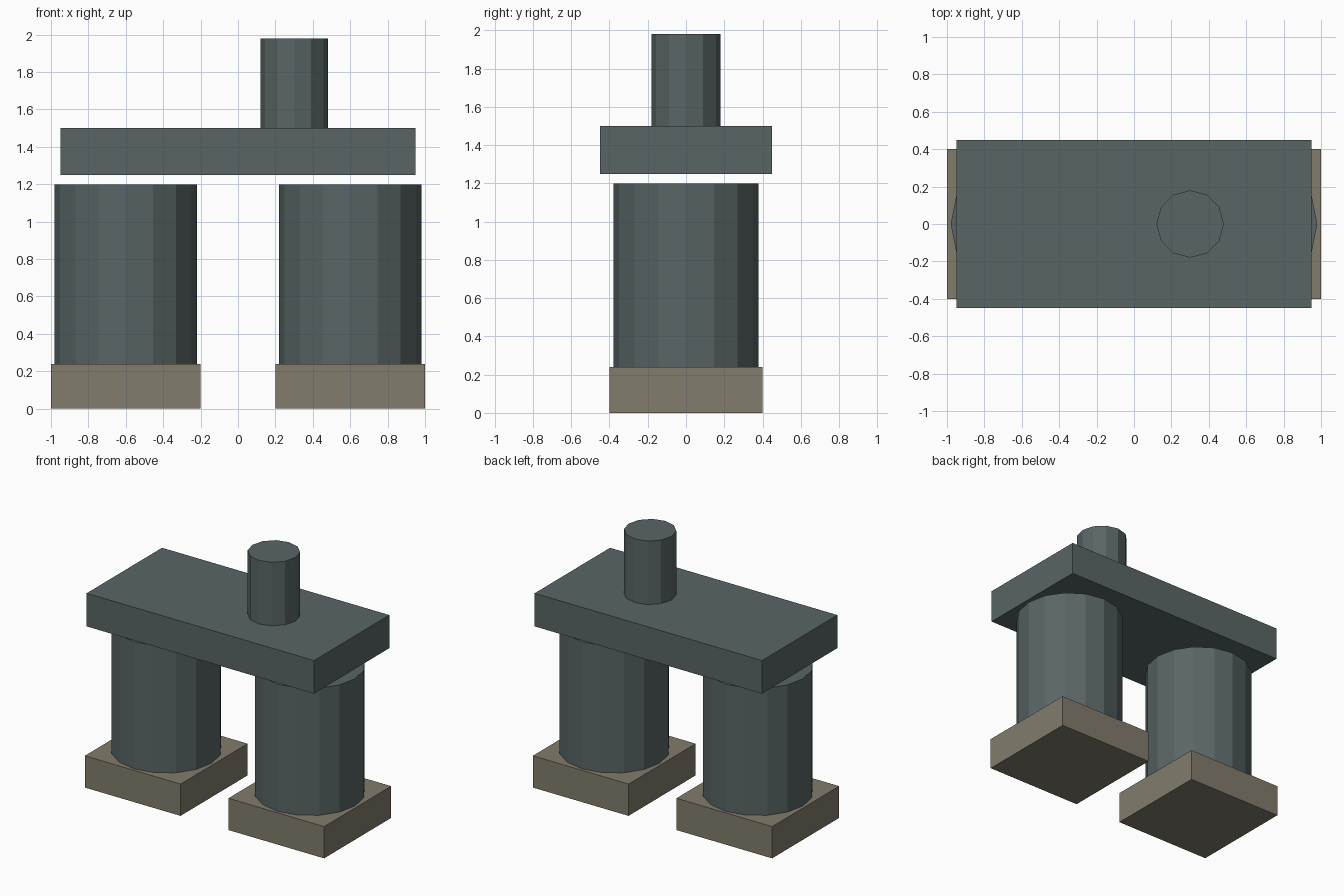
import bpy

cube = bpy.data.objects.get("Cube")
if cube:
    bpy.data.objects.remove(cube, do_unlink=True)


def make_material(name, rgb):
    mat = bpy.data.materials.new(name)
    mat.use_nodes = True
    mat.diffuse_color = (*rgb, 1)
    mat.node_tree.nodes["Principled BSDF"].inputs["Base Color"].default_value = (*rgb, 1)
    return mat


slate = make_material("slate_grey", (0.10, 0.13, 0.13))
stone = make_material("stone_brown", (0.22, 0.20, 0.15))


def finish(name, mat):
    obj = bpy.context.object
    obj.name = name
    obj.data.materials.append(mat)
    return obj


def box(name, x, width, depth, bottom, top, mat):
    bpy.ops.mesh.primitive_cube_add(size=1, location=(x, 0, (bottom + top) / 2))
    bpy.context.object.scale = (width, depth, top - bottom)
    bpy.ops.object.transform_apply(location=False, rotation=False, scale=True)
    return finish(name, mat)


def column(name, x, radius, sides, bottom, top, mat):
    bpy.ops.mesh.primitive_cylinder_add(vertices=sides, radius=radius, depth=top - bottom,
                                        location=(x, 0, (bottom + top) / 2))
    return finish(name, mat)


# Paired footings and round tanks
for side, x in (("left", 0.6), ("right", -0.6)):
    box(f"{side}_footing", x, 0.8, 0.8, 0, 0.24, stone)
    column(f"{side}_tank", x, 0.38, 16, 0.24, 1.2, slate)

# Slab floating just above the tanks, with an off-centre stack
box("top_slab", 0, 1.9, 0.9, 1.25, 1.5, slate)
column("stack", 0.3, 0.18, 12, 1.5, 1.98, slate)
